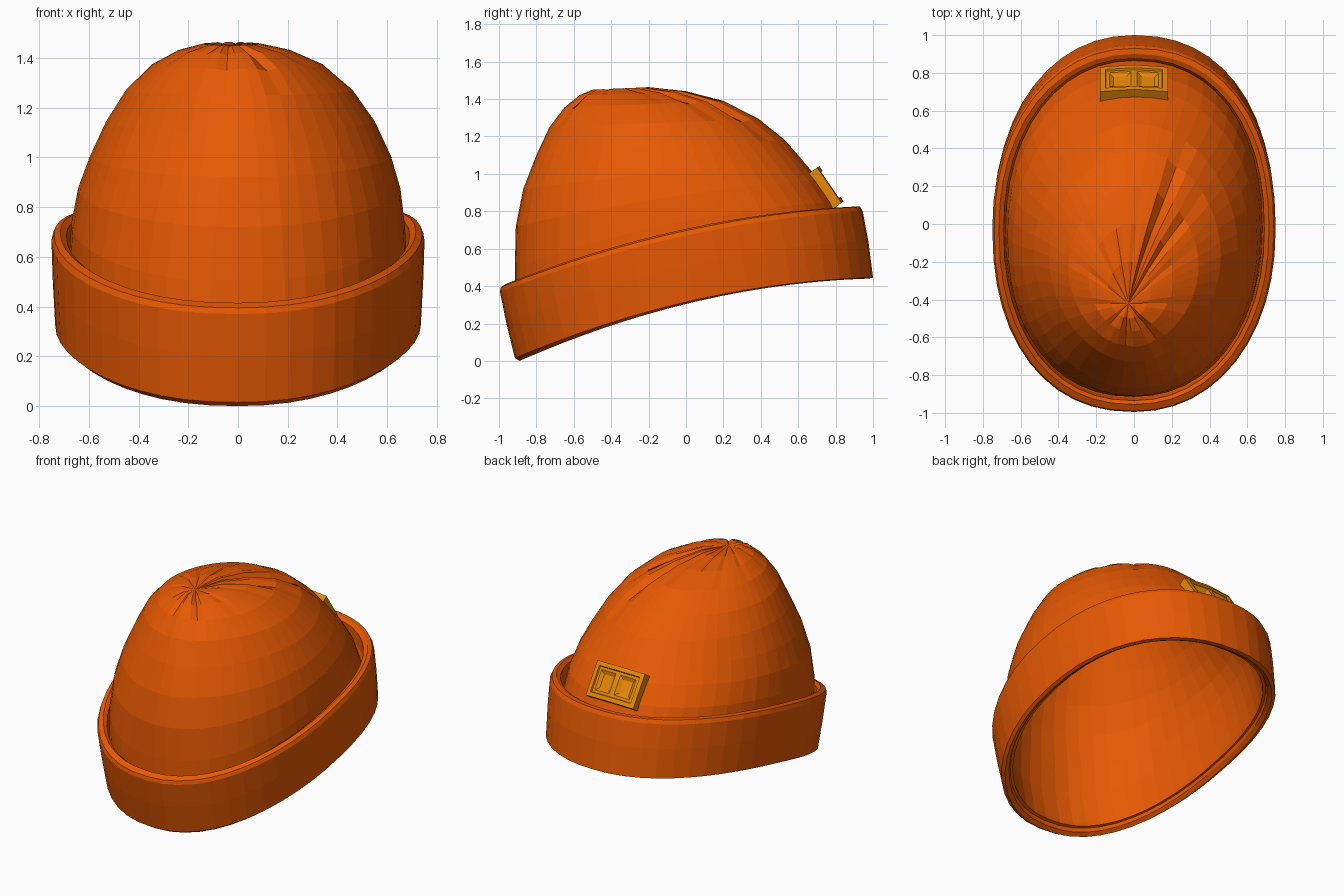
import bpy, bmesh
from math import sin, cos, pi
from mathutils import Vector, Matrix

if "Cube" in bpy.data.objects:
    bpy.data.objects.remove(bpy.data.objects["Cube"])

SEGS = 48


def material(name, rgb):
    m = bpy.data.materials.new(name)
    m.diffuse_color = (*rgb, 1)
    m.use_nodes = True
    m.node_tree.nodes["Principled BSDF"].inputs["Base Color"].default_value = m.diffuse_color
    return m


def finish(bm, name, mat):
    bmesh.ops.recalc_face_normals(bm, faces=bm.faces)
    me = bpy.data.meshes.new(name)
    bm.to_mesh(me)
    bm.free()
    me.materials.append(mat)
    ob = bpy.data.objects.new(name, me)
    bpy.context.collection.objects.link(ob)
    return ob


def ring_point(i, yf, zf, yb, zb, rx, bulge, cx=0.0, soft=0.0):
    """Point i of a tilted, arched, slightly squared oval (one diagonal fuller)."""
    a = 2 * pi * i / SEGS
    power = (0.89 if sin(a) * cos(a) > 0 else 0.94) + soft
    sq = lambda v: (abs(v) ** power) * (1 if v >= 0 else -1)
    s = 0.5 + 0.5 * sq(sin(a))
    return Vector((cx + rx * sq(cos(a)), yf + (yb - yf) * s,
                   zf + (zb - zf) * s + bulge * 4 * s * (1 - s)))


def bridge(bm, r1, r2):
    for i in range(SEGS):
        j = (i + 1) % SEGS
        bm.faces.new((r1[i], r1[j], r2[j], r2[i]))


wool = material("orange_wool", (0.80, 0.10, 0.001))
amber = material("amber", (0.80, 0.25, 0.002))

# Cuff: front y, front z, back y, back z, half width, arch
cuff = [(-.855, .06, .93, .49, .678, .09), (-.865, .02, .945, .455, .69, .095),
        (-.89, .0, .975, .44, .715, .095),
        (-.915, .015, 1.0, .445, .735, .095), (-.96, .20, .975, .64, .745, .09),
        (-.995, .37, .945, .80, .75, .08), (-.99, .395, .93, .825, .74, .08),
        (-.955, .415, .90, .825, .715, .08), (-.935, .40, .875, .81, .69, .08),
        (-.92, .32, .875, .72, .685, .08), (-.908, .29, .865, .69, .673, .08)]
bm = bmesh.new()
rings = [[bm.verts.new(ring_point(i, *row)) for i in range(SEGS)] for row in cuff]
for r1, r2 in zip(rings, rings[1:]):
    bridge(bm, r1, r2)
finish(bm, "cuff", wool)

# Crown: same columns plus a sideways shift, from inside the cuff to the top
crown = [(-.86, .045, .935, .48, .685, .09, 0), (-.87, .07, .925, .51, .68, .09, 0),
         (-.915, .30, .86, .70, .68, .08, 0), (-.915, .50, .79, .85, .67, .06, 0),
         (-.91, .72, .71, .97, .648, .03, .005), (-.87, .92, .625, 1.07, .605, .01, .01),
         (-.80, 1.10, .53, 1.18, .54, .005, .01), (-.73, 1.25, .39, 1.293, .455, 0, .005),
         (-.65, 1.355, .20, 1.39, .345, 0, -.003), (-.57, 1.42, .0, 1.442, .225, 0, -.015),
         (-.50, 1.45, -.2, 1.464, .115, 0, -.025)]
# Gathered folds: segment index -> (depth, lowest ring reached)
folds = {2: (.012, 9), 5: (.025, 8), 8: (.035, 7), 11: (.012, 9), 15: (.015, 9),
         19: (.015, 9), 23: (.012, 9), 28: (.012, 9), 32: (.018, 9),
         35: (.018, 8), 39: (.025, 8), 44: (.012, 9)}
centre = Vector((0, -.2, .75))
bm = bmesh.new()
rings = []
for k, row in enumerate(crown):
    ring = []
    for i in range(SEGS):
        p = ring_point(i, *row, soft=.045 * min(3, max(0, k - 3)))
        depth, low = folds.get(i, (0, 99))
        if k >= low:
            p -= (p - centre).normalized() * depth * (0.5 if k in (low, 10) else 1)
        ring.append(bm.verts.new(p))
    rings.append(ring)
for r1, r2 in zip(rings, rings[1:]):
    bridge(bm, r1, r2)
pole = bm.verts.new((-.03, -.42, 1.45))
for i in range(SEGS):
    bm.faces.new((rings[-1][i], rings[-1][(i + 1) % SEGS], pole))
cap = finish(bm, "crown", wool)
lining = cap.modifiers.new("lining", 'SOLIDIFY')
lining.thickness = .02
lining.offset = -1

# Back badge: framed plate with two shallow sunken cells
bm = bmesh.new()
w, h, t = .18, .115, .062
top = [[bm.verts.new((x, y, t)) for x in (-w, 0, w)] for y in (-h, h)]
faces = [bm.faces.new((top[0][i], top[0][i + 1], top[1][i + 1], top[1][i])) for i in (0, 1)]
rim = [top[0][0], top[0][1], top[0][2], top[1][2], top[1][1], top[1][0]]
base = [bm.verts.new((v.co.x, v.co.y, -.03)) for v in rim]
for i in range(6):
    j = (i + 1) % 6
    bm.faces.new((base[i], base[j], rim[j], rim[i]))
bm.faces.new(base[::-1])
bm.normal_update()
bmesh.ops.inset_region(bm, faces=faces, thickness=.028, use_even_offset=True)
bmesh.ops.inset_region(bm, faces=faces, thickness=.004, depth=-.01, use_even_offset=True)
bmesh.ops.inset_individual(bm, faces=faces, thickness=.017, use_even_offset=True)
bmesh.ops.inset_individual(bm, faces=faces, thickness=.022, depth=-.016, use_even_offset=True)
for v in bm.verts:          # wrap the plate around the crown
    v.co.z -= .45 * v.co.x ** 2
up = Vector((0, -.565, .825))
normal = Vector((0, .825, .565))
m = Matrix((Vector((-1, 0, 0)), up, normal)).transposed().to_4x4()
m.translation = Vector((0, .727, .912))
bmesh.ops.transform(bm, matrix=m, verts=bm.verts)
finish(bm, "badge", amber)
